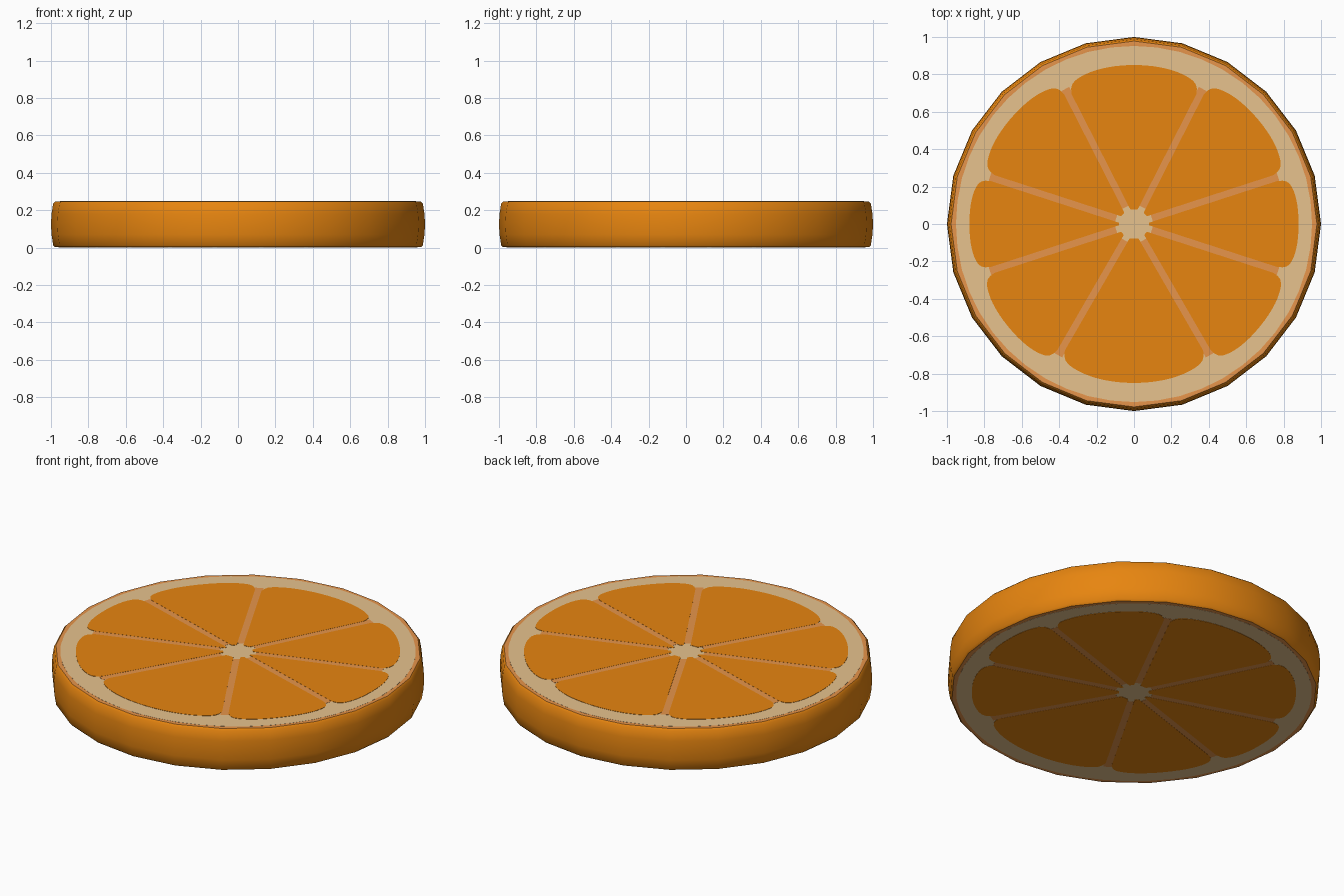
import bpy, bmesh, math
from mathutils import Vector

if "Cube" in bpy.data.objects:
    bpy.data.objects.remove(bpy.data.objects["Cube"])

H = 0.25          # slice thickness


def material(name, rgb):
    m = bpy.data.materials.new(name)
    m.diffuse_color = (*rgb, 1)
    m.use_nodes = True
    m.node_tree.nodes["Principled BSDF"].inputs["Base Color"].default_value = m.diffuse_color
    return m


ORANGE = material("orange", (0.80, 0.235, 0.005))
PITH = material("cream pith", (0.80, 0.54, 0.27))
PALE = material("pale orange", (0.80, 0.30, 0.07))


def finish(bm, name, mats):
    bmesh.ops.recalc_face_normals(bm, faces=bm.faces)
    me = bpy.data.meshes.new(name)
    bm.to_mesh(me)
    bm.free()
    for m in mats:
        me.materials.append(m)
    ob = bpy.data.objects.new(name, me)
    bpy.context.collection.objects.link(ob)
    return ob


def polar(r, a):
    return (r * math.cos(a), r * math.sin(a))


def plates(name, outlines, top, mat):
    """Thin plates with the given outlines on both cut faces of the slice."""
    bm = bmesh.new()
    for pts in outlines:
        for z0, z1 in ((top - 0.003, top), (H - top, H - top + 0.003)):
            lo = [bm.verts.new((x, y, z0)) for x, y in pts]
            hi = [bm.verts.new((x, y, z1)) for x, y in pts]
            bm.faces.new(hi)
            bm.faces.new(lo[::-1])
            for i in range(len(pts)):
                j = (i + 1) % len(pts)
                bm.faces.new((lo[i], lo[j], hi[j], hi[i]))
    return finish(bm, name, [mat])


# Rind: 24-sided, slightly bulging lathe with a pale cut edge
half = [(0.94, H - 0.004), (0.955, H - 0.002), (0.978, H - 0.003),
        (0.988, H - 0.013), (0.997, 0.18)]
profile = half + [(1.0, H / 2)] + [(r, H - z) for r, z in reversed(half)]
bm = bmesh.new()
rings = [[bm.verts.new((*polar(r, math.tau * i / 24), z)) for i in range(24)]
         for r, z in profile]
for k in range(len(rings) - 1):
    for i in range(24):
        j = (i + 1) % 24
        f = bm.faces.new((rings[k][i], rings[k][j],
                          rings[k + 1][j], rings[k + 1][i]))
        f.material_index = 1 if k < 2 or k > len(rings) - 4 else 0
bm.faces.new(rings[0])
bm.faces.new(rings[-1][::-1])
rind = finish(bm, "rind", [ORANGE, PALE])
bpy.context.view_layer.objects.active = rind
rind.select_set(True)
bpy.ops.object.shade_smooth_by_angle(angle=math.radians(40))

# Pith disc
plates("pith", [[polar(0.952, math.tau * i / 48) for i in range(48)]],
       H - 0.0015, PITH)

# Directions of the membranes between the eight segments
walls = [math.radians(a) for a in (18, 63, 117, 162, 198, 240, 300, 342)]

# Membranes: narrow strips running outward from the centre
strips = []
for a in walls:
    d, n = Vector(polar(1, a)), Vector(polar(0.024, a + math.pi / 2))
    strips.append([tuple(p) for p in (d * 0.1 - n, d * 0.81 - n,
                                      d * 0.81 + n, d * 0.1 + n)])
plates("membranes", strips, H - 0.0007, PALE)

# Flesh segments: wedges with rounded outer corners and blunt tips
GAP, N = 0.018, 24
wedges = []
for i, a0 in enumerate(walls):
    a1 = walls[(i + 1) % 8] + (math.tau if i == 7 else 0)
    R = 0.85 + 0.03 * abs(math.cos((a0 + a1) / 2)) ** 2
    pts = []
    for k in range(N + 1):
        u = math.sin(math.pi / 2 * (2 * k / N - 1))
        r = R - 0.035 * abs(u) ** 4 - 0.045 * abs(u) ** 24
        edge = GAP / r
        a = (a0 + a1) / 2 + u * ((a1 - a0) / 2 - edge)
        pts.append(polar(r, a))
    for a, s in ((a1, -1), (a0, 1)):
        for r in ((0.1, 0.08) if s < 0 else (0.08, 0.1)):
            pts.append(polar(r, a + s * math.asin(GAP / r)))
    wedges.append(pts)
plates("segments", wedges, H, ORANGE)
